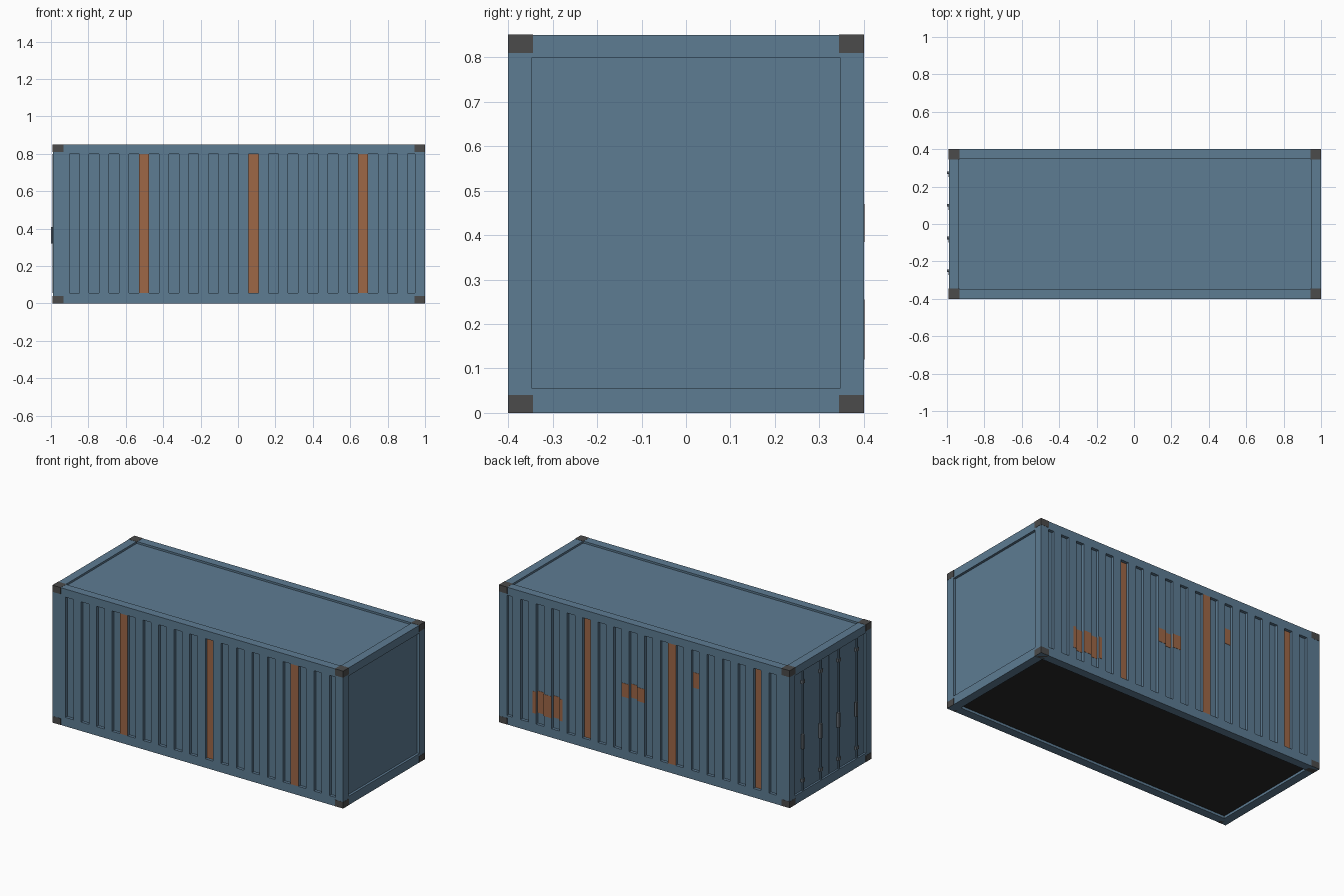
import bpy, bmesh
from mathutils import Vector

if "Cube" in bpy.data.objects:
    bpy.data.objects.remove(bpy.data.objects["Cube"])


def material(name, r, g, b):
    m = bpy.data.materials.new(name)
    m.diffuse_color = (r, g, b, 1)
    m.use_nodes = True
    m.node_tree.nodes["Principled BSDF"].inputs["Base Color"].default_value = m.diffuse_color
    return m


BLUE = material("blue_paint", 0.11, 0.20, 0.29)
DARK = material("dark_steel", 0.07, 0.07, 0.07)
RUST = material("rust", 0.34, 0.135, 0.062)
FLOOR = material("floor_dark", 0.02, 0.02, 0.02)
STEEL = material("door_steel", 0.12, 0.14, 0.16)

X0, X1, Y, H = -0.99, 1.0, 0.40, 0.85   # outer size of the steel frame
T = 0.053                               # beam thickness
ZB, ZT = 0.055, 0.80                    # panel bottom and top
STEP, START, DEPTH = 0.0532, -0.955, 0.018


def finish(name, bm, mats):
    me = bpy.data.meshes.new(name)
    bm.to_mesh(me)
    bm.free()
    for m in mats:
        me.materials.append(m)
    ob = bpy.data.objects.new(name, me)
    bpy.context.collection.objects.link(ob)
    return ob


def boxes(name, mat, spans):
    """One object out of boxes given as (x0, x1, y0, y1, z0, z1)."""
    bm = bmesh.new()
    for a, b, c, d, e, f in spans:
        vs = bmesh.ops.create_cube(bm, size=1)["verts"]
        bmesh.ops.scale(bm, vec=Vector((b - a, d - c, f - e)), verts=vs)
        bmesh.ops.translate(bm, vec=Vector(((a + b) / 2, (c + d) / 2, (e + f) / 2)), verts=vs)
    return finish(name, bm, [mat])


# Frame: corner posts, long rails, end rails
ends = ((X0, X0 + T), (X1 - T, X1))
sides = ((-Y, -Y + T), (Y - T, Y))
levels = ((0, ZB), (ZT, H))
boxes("corner_posts", BLUE, [(*e, *s, ZB, ZT) for e in ends for s in sides])
boxes("side_rails", BLUE, [(X0, X1, *s, *l) for s in sides for l in levels])
boxes("end_rails", BLUE, [(*e, -Y + T, Y - T, *l) for e in ends for l in levels])

# Corner castings
C, CH, P = 0.056, 0.04, 0.001
boxes("corner_castings", DARK, [
    (*ex, *sy, *lz)
    for ex in ((X0 - P, X0 + C), (X1 - C, X1 + P))
    for sy in ((-Y - P, -Y + C), (Y - C, Y + P))
    for lz in ((0, CH), (H - CH, H + P))])

# Roof, floor and blank end panel, all set into the frame
boxes("roof_panel", BLUE, [(X0 + T, X1 - T, -Y + T, Y - T, 0.82, H - 0.012)])
boxes("floor", FLOOR, [(X0 + T, X1 - T, -Y + T, Y - T, 0.015, 0.045)])
boxes("front_end_panel", BLUE, [(X1 - 0.04, X1 - 0.015, -Y + T, Y - T, ZB, ZT)])


def seg_y(i):
    return Y - DEPTH * (i % 2)


def corrugated_side(name, s, rusty):
    """Square-wave sheet; selected strips are rusty."""
    pts, mats = [], []
    for i in range(36):
        a = max(START + i * STEP, X0 + T)
        b = min(START + (i + 1) * STEP, X1 - T)
        if b <= a:
            continue
        if pts:
            mats.append(0)
        pts += [(a, s * seg_y(i)), (b, s * seg_y(i))]
        mats.append(int(i in rusty))
    bm = bmesh.new()
    cols = [[bm.verts.new((x, y, z)) for z in (ZB, ZT)] for x, y in pts]
    for (a0, a1), (b0, b1), m in zip(cols, cols[1:], mats):
        quad = (a0, b0, b1, a1)
        f = bm.faces.new(quad if s < 0 else quad[::-1])
        f.material_index = m
    return finish(name, bm, [BLUE, RUST])


corrugated_side("front_corrugated_wall", -1, (8, 19, 30))
corrugated_side("back_corrugated_wall", 1, (3, 14, 25))

# Rust patches that follow the back corrugation
patches = []
for px0, px1, z0, z1 in ((0.565, 0.77, 0.12, 0.255), (0.0, 0.16, 0.385, 0.47),
                         (-0.37, -0.317, 0.56, 0.655)):
    for i in range(36):
        a = max(START + i * STEP, px0)
        b = min(START + (i + 1) * STEP, px1)
        if b - a > 0.005:
            patches.append((a, b, seg_y(i) - 0.004, seg_y(i) + 0.0015, z0, z1))
boxes("rust_patches", RUST, patches)

# Two door leaves with a gap between them
boxes("doors", BLUE, [(X0 + 0.012, X0 + 0.04, *d, ZB, ZT)
                      for d in ((-Y + T, -0.004), (0.004, Y - T))])
boxes("door_seal", DARK, [(X0 + 0.025, X0 + 0.035, -0.004, 0.004, ZB, ZT)])

# Locking rods, brackets and handles
rods = (-0.262, -0.0875, 0.0875, 0.262)
bm = bmesh.new()
for y in rods:
    vs = bmesh.ops.create_cone(bm, cap_ends=True, segments=8, radius1=0.007, radius2=0.007,
                               depth=ZT - ZB)["verts"]
    bmesh.ops.translate(bm, vec=Vector((X0 + 0.005, y, (ZB + ZT) / 2)), verts=vs)
finish("locking_rods", bm, [BLUE])
boxes("rod_brackets", STEEL, [(X0 - 0.002, X0 + 0.014, y - 0.012, y + 0.012, z - 0.01, z + 0.01)
                              for y in rods for z in (0.12, 0.73)])
boxes("door_handles", STEEL, [(-1.0, X0 + 0.006, y + 0.005, y + 0.02, 0.32, 0.41)
                              for y in rods])
